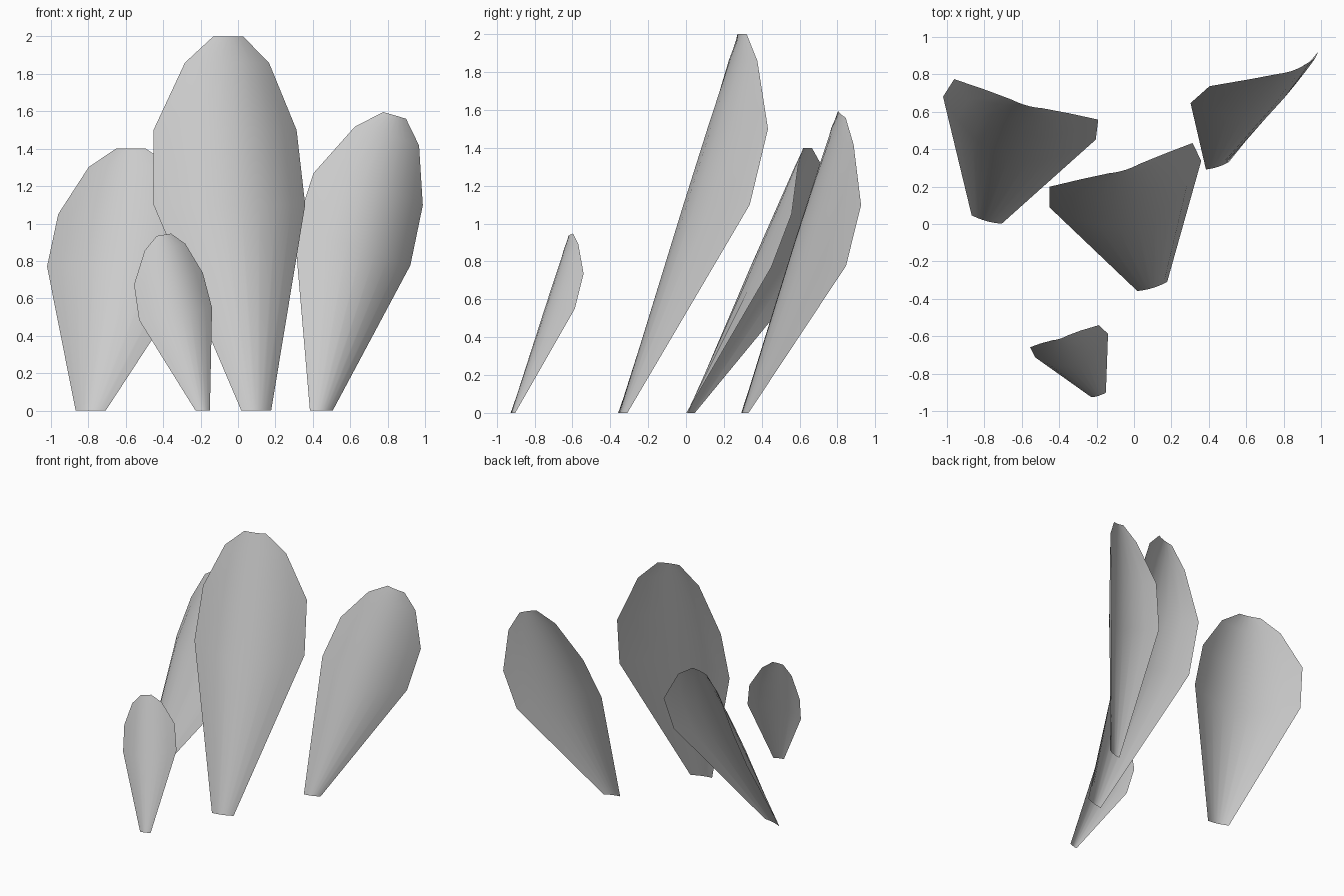
import bpy, bmesh
from math import cos, sin, radians
from mathutils import Vector

if "Cube" in bpy.data.objects:
    bpy.data.objects.remove(bpy.data.objects["Cube"])

# leaf outline: (fraction along the spine, full width)
PROFILE = [(0, .167), (.55, .848), (.75, .80), (.93, .47), (1, .167)]
SEGMENTS = 8
CURL = .218 / .848 ** 2


def leaf(name, base, spine, turn, size=1.0, roll=0.0):
    """Thin leaf sheet whose sides curl backwards from a straight spine."""
    base, spine = Vector(base), Vector(spine)
    a = radians(turn)
    back = Vector((-sin(a), cos(a), 0))
    bm = bmesh.new()
    rows = []
    for t, width in PROFILE:
        across = Vector((cos(a), sin(a), roll if t else 0))
        row = []
        for i in range(SEGMENTS + 1):
            s = 2 * i / SEGMENTS - 1
            p = base + spine * t + across * (s * width / 2 * size)
            p += back * (CURL * width ** 2 * s * s * size)
            row.append(bm.verts.new(p))
        rows.append(row)
    for low, high in zip(rows, rows[1:]):
        for i in range(SEGMENTS):
            bm.faces.new((low[i], low[i + 1], high[i + 1], high[i]))
    for f in bm.faces:
        f.smooth = True
    mesh = bpy.data.meshes.new(name)
    bm.to_mesh(mesh)
    bm.free()
    bpy.context.collection.objects.link(bpy.data.objects.new(name, mesh))


# four leaves: base centre, spine vector, turn about z, size, sideways roll
leaf("tall_leaf", (.10, -.342, 0), (-.15, .63, 2.0), 17)
leaf("left_leaf", (-.79, .016, 0), (.215, .618, 1.4), -15.7)
leaf("right_leaf", (.4475, .305, 0), (.392, .512, 1.578), 17.8, .767, -.28)
leaf("small_leaf", (-.1875, -.918, 0), (-.2075, .305, .94), 17.8, .483, .16)
